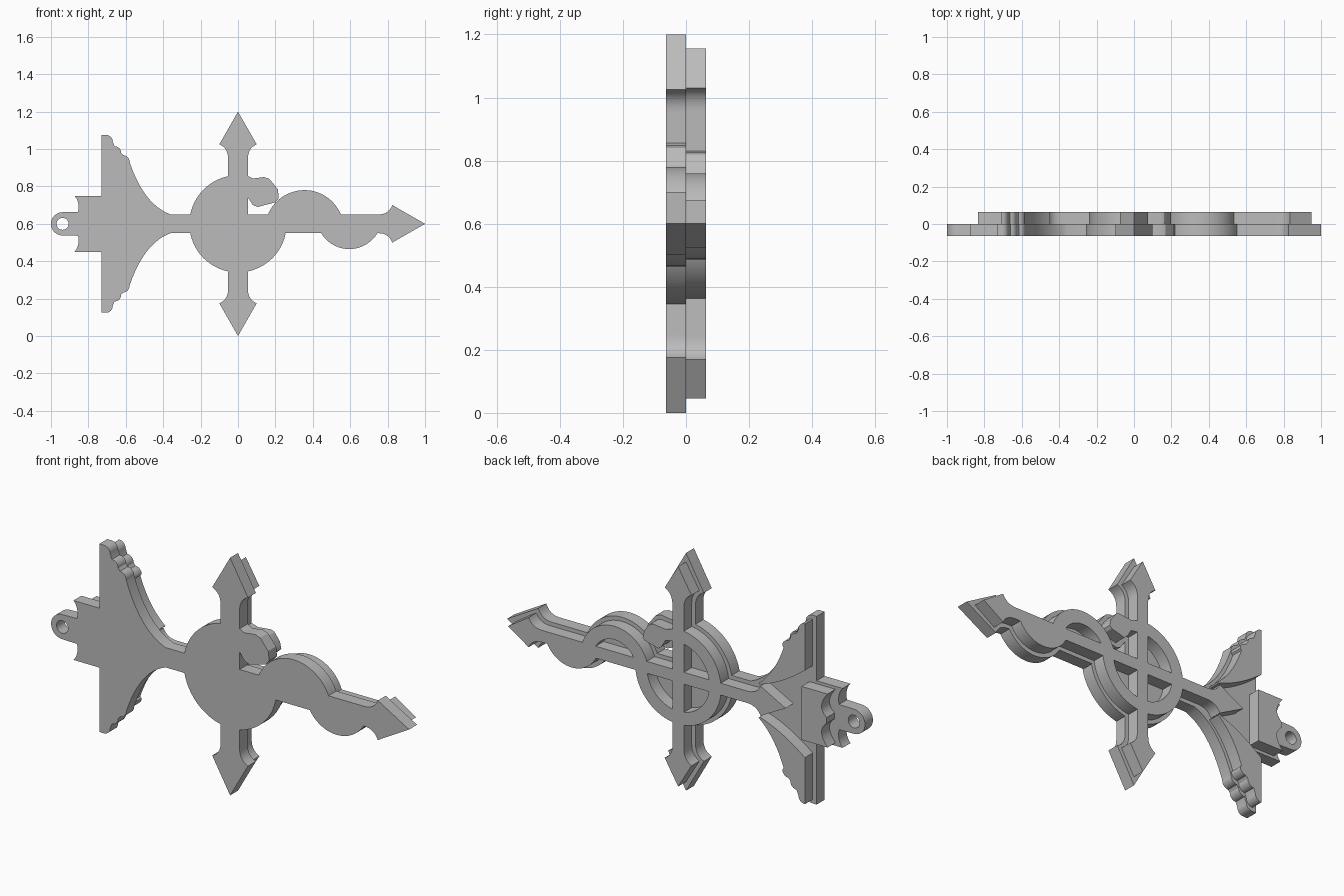
import bpy, bmesh, math
from mathutils import Matrix

MID = 0.6      # height of the horizontal axis
DEPTH = 0.063  # thickness of each of the two layers

if "Cube" in bpy.data.objects:
    bpy.data.objects.remove(bpy.data.objects["Cube"])

metal = bpy.data.materials.new("plain_grey")
metal.use_nodes = True
GREY = (0.5, 0.5, 0.5, 1)
metal.diffuse_color = GREY
metal.node_tree.nodes["Principled BSDF"].inputs["Base Color"].default_value = GREY


def arc(cx, cz, r, a0, a1, n=24):
    angles = [math.radians(a0 + (a1 - a0) * i / n) for i in range(n + 1)]
    return [(cx + r * math.cos(a), cz + r * math.sin(a)) for a in angles]


def bend(a, b, c, n=12):
    """Quadratic curve from a to c pulled towards b."""
    ts = [i / n for i in range(n + 1)]
    return [tuple((1 - t) ** 2 * p + 2 * t * (1 - t) * q + t * t * r
                  for p, q, r in zip(a, b, c)) for t in ts]


def flip(points):
    """Mirror an outline across the horizontal axis, in reverse order."""
    return [(x, 2 * MID - z) for x, z in reversed(points)]


def plate(name, outlines, back=False):
    """Extrude filled outlines (the second is a hole) into one layer."""
    curve = bpy.data.curves.new(name, "CURVE")
    curve.dimensions = "2D"
    curve.fill_mode = "BOTH"
    curve.extrude = DEPTH / 2
    for points in outlines:
        spline = curve.splines.new("POLY")
        spline.points.add(len(points) - 1)
        for p, (x, z) in zip(spline.points, points):
            p.co = (x, z, 0, 1)
        spline.use_cyclic_u = True
    temp = bpy.data.objects.new(name + "_outline", curve)
    bpy.context.collection.objects.link(temp)
    graph = bpy.context.evaluated_depsgraph_get()
    mesh = bpy.data.meshes.new_from_object(temp.evaluated_get(graph))
    bpy.data.objects.remove(temp)
    bpy.data.curves.remove(curve)

    y = DEPTH / 2 if back else -DEPTH / 2
    mesh.transform(Matrix.Translation((0, y, 0)) @ Matrix.Rotation(math.pi / 2, 4, "X"))
    bm = bmesh.new()
    bm.from_mesh(mesh)
    bmesh.ops.remove_doubles(bm, verts=bm.verts, dist=0.0001)
    bmesh.ops.recalc_face_normals(bm, faces=bm.faces)
    bm.to_mesh(mesh)
    bm.free()
    mesh.materials.clear()
    mesh.materials.append(metal)
    obj = bpy.data.objects.new(name, mesh)
    bpy.context.collection.objects.link(obj)
    bpy.ops.object.select_all(action="DESELECT")
    obj.select_set(True)
    bpy.context.view_layer.objects.active = obj
    bpy.ops.object.shade_smooth_by_angle(angle=math.radians(30))
    return obj


def arrow(angle, tip, barb, half, shaft):
    """Arrow from the centre outwards with a flared head."""
    flare = bend((barb - 0.075, shaft), (barb - 0.02, shaft), (barb, half), 8)
    side = [(0, shaft)] + flare
    pts = side + [(tip, 0)] + [(u, -v) for u, v in reversed(side)]
    c, s = math.cos(math.radians(angle)), math.sin(math.radians(angle))
    return [(u * c - v * s, MID + u * s + v * c) for u, v in pts]


# Arrows on both layers
for name, angle in (("upper", 90), ("lower", 270)):
    plate(name + "_arrow", [arrow(angle, 0.6, 0.425, 0.1, 0.053)])
    plate(name + "_arrow_relief", [arrow(angle, 0.555, 0.43, 0.075, 0.032)], True)
plate("long_arrow", [arrow(0, 1.0, 0.825, 0.1, 0.05)])
plate("long_arrow_relief", [arrow(0, 0.95, 0.835, 0.075, 0.03)], True)
plate("tail_arrow_relief", [arrow(180, 0.6, 0.46, 0.075, 0.03)], True)

# Disc missing one quarter, with a raised open ring behind it
plate("disc", [arc(0, MID, 0.26, 90, 348, 48) + [(0.2, MID), (0, MID)]])
plate("ring_relief", [arc(0, MID, 0.24, 90, 360, 48) + arc(0, MID, 0.175, 360, 90, 48)], True)

# Serpent head
plate("serpent_head", [[(0, 0.86), (0.055, 0.855), (0.08, 0.842), (0.14, 0.85),
                        (0.168, 0.84), (0.213, 0.785), (0.218, 0.738), (0.2, 0.715),
                        (0.105, 0.69), (0.08, 0.7), (0.055, 0.737), (0, 0.74)]])
plate("serpent_head_relief", [[(0, 0.84), (0.07, 0.82), (0.14, 0.828), (0.16, 0.82),
                               (0.19, 0.78), (0.198, 0.745), (0.185, 0.732),
                               (0.11, 0.712), (0.09, 0.73), (0.07, 0.765),
                               (0, 0.775)]], True)

# Serpent body weaving along the long arrow
plate("serpent_hump", [arc(0.355, 0.569, 0.211, 10, 170, 32)])
plate("serpent_hump_relief", [arc(0.355, 0.569, 0.19, 5, 175, 32)
                              + arc(0.355, 0.569, 0.122, 175, 5, 32)], True)
plate("serpent_dip", [arc(0.595, 0.64, 0.175, 200, 340)])
plate("serpent_dip_relief", [arc(0.595, 0.64, 0.153, 203, 337)], True)


def scallops(dx, dz):
    pts = []
    for x, z in ((-0.705, 1.04), (-0.66, 0.98), (-0.615, 0.932)):
        pts += arc(x + dx, z + dz, 0.035, 90, 0, 8)
    return pts


# Scalloped wings, with tapering raised feathers
wing = ([(-0.73, 1.075)] + scallops(0, 0)
        + bend((-0.578, 0.925), (-0.5, 0.7), (-0.36, 0.65)) + [(-0.2, 0.65)])
plate("wings", [wing + flip(wing)])
feather = ([(-0.708, 1.055)] + scallops(-0.002, -0.02)[1:]
           + bend((-0.59, 0.905), (-0.54, 0.76), (-0.45, 0.688))
           + bend((-0.455, 0.682), (-0.58, 0.72), (-0.708, 0.82)))
plate("upper_feather_relief", [feather], True)
plate("lower_feather_relief", [flip(feather)], True)

# Clasp with a hanging eyelet
clasp = ([(-0.7, 0.75)] + bend((-0.875, 0.75), (-0.845, 0.72), (-0.855, 0.664), 8))
plate("clasp", [clasp + arc(-0.938, MID, 0.062, 90, 270) + flip(clasp),
                arc(-0.938, MID, 0.032, 0, 345, 23)])
bite = [(-0.69, 0.735)] + bend((-0.835, 0.735), (-0.77, 0.66), (-0.83, 0.615), 8)
plate("clasp_relief", [bite + flip(bite)], True)
